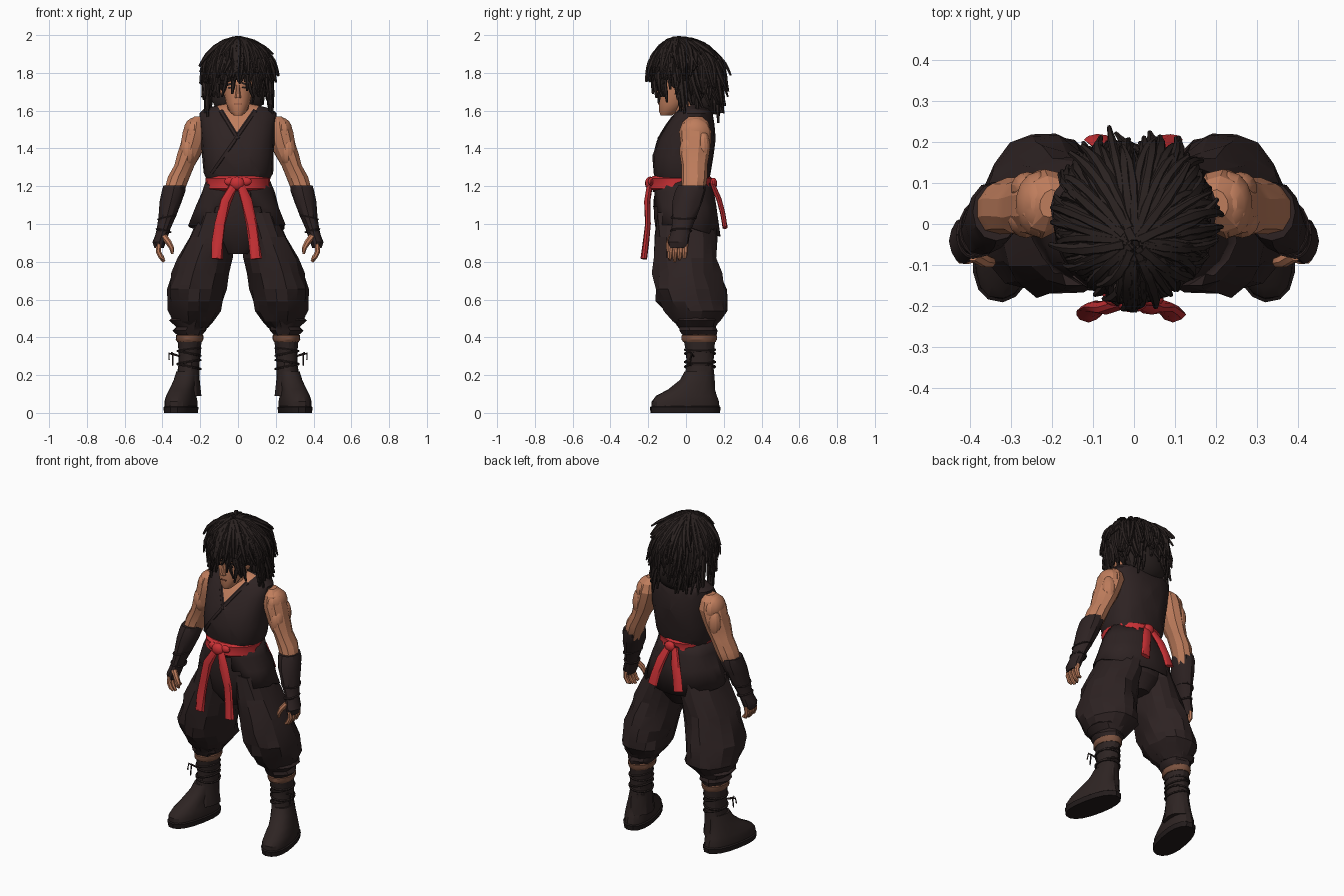
import bpy, bmesh, math, random
from math import sin, cos, pi
from mathutils import Vector, Matrix
from mathutils.bvhtree import BVHTree

random.seed(7)
if "Cube" in bpy.data.objects:
    bpy.data.objects.remove(bpy.data.objects["Cube"])


def material(name, *rgb):
    mat = bpy.data.materials.new(name)
    mat.use_nodes = True
    mat.diffuse_color = (*rgb, 1)
    for node in mat.node_tree.nodes:
        if node.type == 'BSDF_PRINCIPLED':
            node.inputs["Base Color"].default_value = (*rgb, 1)
            node.inputs["Roughness"].default_value = .9
    return mat


CLOTH = material("charcoal cloth", .027, .0165, .0165)
HAIR = material("dark brown hair", .022, .015, .014)
SKIN = material("tan skin", .52, .205, .108)
RED = material("red sash", .58, .03, .035)
BAND = material("brown band", .2, .085, .05)
BOOT = material("boot leather", .027, .0175, .0165)
SOLE = material("dark sole", .016, .011, .011)
LIP = material("lip brown", .27, .085, .05)


def shell(rings, sides=14, power=1.0, fold=0.0, yaw=0.0, across=None, bm=None, caps=True):
    """Skin elliptical rings (x, y, z, rx, ry): level, or square to the path if across is given."""
    bm = bmesh.new() if bm is None else bm
    centres = [Vector(r[:3]) for r in rings]
    loops = []
    for i, (c, ring) in enumerate(zip(centres, rings)):
        u, v = Vector((cos(yaw), sin(yaw), 0)), Vector((-sin(yaw), cos(yaw), 0))
        if across is not None:
            t = (centres[min(i + 1, len(rings) - 1)] - centres[max(i - 1, 0)]).normalized()
            u = (across - t * across.dot(t)).normalized()
            v = t.cross(u)
        loop = []
        for k in range(sides):
            a = 2 * pi * k / sides
            grow = 1 + fold * (sin(5 * a + i * 1.7) + random.uniform(-1, 1)) / 2
            px = math.copysign(abs(cos(a)) ** power, cos(a)) * ring[3] * grow
            py = math.copysign(abs(sin(a)) ** power, sin(a)) * ring[4] * grow
            loop.append(bm.verts.new(c + u * px + v * py))
        loops.append(loop)
    for low, high in zip(loops, loops[1:]):
        for k in range(sides):
            n = (k + 1) % sides
            bm.faces.new((low[k], low[n], high[n], high[k]))
    if caps:
        bm.faces.new(loops[0][::-1])
        bm.faces.new(loops[-1])
    return bm


def ball(centre, radii, bm=None):
    bm = bmesh.new() if bm is None else bm
    matrix = Matrix.Translation(centre) @ Matrix.Diagonal((*radii, 1))
    bmesh.ops.create_uvsphere(bm, u_segments=14, v_segments=9, radius=1, matrix=matrix)
    return bm


def hoop(bm, x, y, z, rx, ry, thick, tilt=0.0):
    angles = [2 * pi * k / 16 for k in range(17)]
    path = [(x + rx * cos(a), y + ry * sin(a), z + tilt * cos(a), thick, thick) for a in angles]
    return shell(path, sides=5, across=Vector((0, 0, 1)), bm=bm)


def finish(name, bm, *mats, mirror=False, angle=28):
    """Turn the mesh into an object, or into a left and right pair."""
    made = []
    for label in (("left_", "right_") if mirror else ("",)):
        if label == "right_":
            bmesh.ops.scale(bm, vec=(-1, 1, 1), verts=bm.verts)
        bmesh.ops.recalc_face_normals(bm, faces=bm.faces)
        mesh = bpy.data.meshes.new(label + name)
        bm.to_mesh(mesh)
        for mat in mats:
            mesh.materials.append(mat)
        mesh.shade_smooth()
        mesh.set_sharp_from_angle(angle=math.radians(angle))
        obj = bpy.data.objects.new(label + name, mesh)
        bpy.context.scene.collection.objects.link(obj)
        made.append(obj)
    bm.free()
    return made[0]


def front_of(obj):
    """Return a function giving the front surface y at (x, z)."""
    mesh = obj.data
    tree = BVHTree.FromPolygons([v.co for v in mesh.vertices], [p.vertices for p in mesh.polygons])

    def y_at(x, z):
        hit = tree.ray_cast(Vector((x, -1, z)), Vector((0, 1, 0)))[0]
        return hit.y if hit else 0
    return y_at


# Sleeveless top with a bare V at the neck
bm = shell([(0, -.02, 1.22, .16, .14), (0, -.02, 1.27, .183, .152), (0, -.015, 1.36, .188, .162),
            (0, .005, 1.45, .195, .152), (0, .025, 1.53, .203, .125), (0, .042, 1.585, .204, .1),
            (0, .048, 1.61, .18, .08), (0, .045, 1.63, .1, .055), (0, .045, 1.638, .05, .04)],
           sides=20, power=.85, fold=.02)
neck_v = Vector((0, 0, 1.45))
for s in (-1, 1):
    bmesh.ops.bisect_plane(bm, geom=bm.verts[:] + bm.edges[:] + bm.faces[:],
                           plane_co=neck_v, plane_no=(s * 1.6, 0, -1))
for f in bm.faces:
    c = f.calc_center_median()
    f.material_index = int(c.y < .03 and c.z > neck_v.z + 1.6 * abs(c.x))
top = finish("sleeveless_top", bm, CLOTH, SKIN)
chest_y = front_of(top)
bm = bmesh.new()
for x0, z0, x1, z1 in ((.092, 1.6, -.14, 1.27), (-.092, 1.6, 0, 1.45)):
    path = []
    for k in range(9):
        x, z = x0 + (x1 - x0) * k / 8, z0 + (z1 - z0) * k / 8
        path.append((x, chest_y(x, z), z, .014, .006))
    shell(path, sides=6, across=Vector((z0 - z1, 0, x1 - x0)), bm=bm)
finish("lapels", bm, CLOTH)

# Open-fronted skirt of the top, longer behind
bm = shell([(0, -.02, 1.24, .165, .145), (0, -.015, 1.17, .19, .162), (0, -.01, 1.09, .22, .175),
            (0, 0, 1, .258, .183)], sides=26, fold=.05, caps=False)
slit = [f for f in bm.faces if f.calc_center_median().y < 0
        and abs(f.calc_center_median().x) < .03 + .5 * (1.22 - f.calc_center_median().z)]
bmesh.ops.delete(bm, geom=slit, context='FACES')
for v in bm.verts:
    if v.co.z < 1.05:
        v.co.z -= .35 * max(v.co.y, 0) + random.uniform(0, .012)
skirt = finish("skirt", bm, CLOTH)
skirt.modifiers.new("thickness", 'SOLIDIFY').thickness = .008

# Sash, knot and hanging tails
bm = shell([(0, -.027, 1.176, .16, .15), (0, -.027, 1.187, .172, .165), (0, -.027, 1.215, .168, .16),
            (0, -.027, 1.242, .172, .165), (0, -.027, 1.255, .16, .15)], sides=22, fold=.02)
ball((-.005, -.19, 1.215), (.04, .027, .036), bm)
ball((.01, .145, 1.215), (.035, .02, .03), bm)
for s in (-1, 1):
    ball((s * .043, -.185, 1.225), (.03, .016, .022), bm)
    shell([(s * .015 - .005, -.19, 1.21, .022, .015), (s * .056 - .012, -.205, 1.12, .029, .016),
           (s * .084 - .011, -.203, 1, .03, .015), (s * .096 - .01, -.212, .9, .03, .016),
           (s * .103 - .008, -.222, .815, .032, .017)], sides=8, fold=.15, across=Vector((1, 0, 0)), bm=bm)
    shell([(s * .02, .14, 1.21, .022, .013), (s * .05, .175, 1.13, .029, .013),
           (s * .075, .195, 1.05, .03, .013), (s * .09, .207, .98, .032, .013)],
          sides=8, fold=.15, across=Vector((1, 0, 0)), bm=bm)
finish("sash", bm, RED)

# Baggy trousers gathered below the knee
finish("trouser_hips", shell([(0, 0, .84, .08, .1), (0, 0, .92, .17, .155), (0, -.005, 1.02, .2, .165),
                              (0, -.015, 1.12, .185, .16), (0, -.02, 1.2, .16, .14)], sides=18, fold=.03), CLOTH)
finish("trouser_leg", shell([(.24, .06, .45, .075, .085), (.235, .055, .485, .108, .122),
                             (.23, .058, .54, .137, .17), (.228, .038, .59, .145, .188),
                             (.222, .02, .655, .15, .19), (.2, .006, .74, .148, .177),
                             (.178, 0, .82, .142, .172), (.138, 0, .93, .122, .17),
                             (.095, -.005, 1.06, .1, .155)],
                            sides=16, fold=.1, yaw=.2), CLOTH, mirror=True, angle=14)
finish("trouser_cuff", shell([(.255, .07, .41, .066, .088), (.255, .065, .435, .088, .1),
                              (.248, .06, .455, .082, .098), (.248, .055, .488, .118, .12),
                              (.24, .05, .51, .1, .11)], fold=.1), CLOTH, mirror=True)
finish("calf_band", shell([(.256, .07, .376, .066, .088), (.256, .07, .388, .073, .094),
                           (.256, .07, .41, .073, .095), (.256, .07, .42, .06, .08)],
                          sides=18, fold=.02), BAND, mirror=True)

# Boots: shaft, foot, sole and ties
bm = shell([(.262, .07, .09, .068, .088), (.262, .07, .19, .061, .079), (.26, .075, .26, .056, .073),
            (.258, .075, .32, .059, .077), (.256, .07, .4, .064, .086)], fold=.06)
shell([(.302, -.004, .02, .076, .183), (.302, -.004, .06, .078, .181), (.3, .004, .09, .072, .163),
       (.292, .03, .125, .066, .125), (.276, .058, .175, .062, .09), (.266, .07, .22, .058, .077)],
      sides=18, power=.85, yaw=.2, fold=.015, bm=bm)
finish("boot", bm, BOOT, mirror=True)
finish("boot_sole", shell([(.302, -.004, 0, .08, .186), (.302, -.004, .03, .084, .19),
                           (.302, -.004, .036, .076, .18)],
                          sides=18, power=.85, yaw=.2), SOLE, mirror=True)
bm = bmesh.new()
for z, tilt in ((.245, .012), (.27, -.01), (.315, .012), (.335, -.008)):
    hoop(bm, .259, .074, z, .061, .08, .006, tilt)
for reach, drop in ((.35, .32), (.345, .25), (.365, .28)):
    shell([(.31, .04, .3, .005, .005), (reach, .03, .315, .005, .005), (reach, .02, drop, .004, .004)],
          sides=5, across=Vector((0, 1, 0)), bm=bm)
finish("boot_ties", bm, BOOT, mirror=True)

# Bare arms, wrapped forearms and hands
bm = shell([(.345, .025, 1.14, .05, .06), (.33, .04, 1.2, .056, .066), (.313, .045, 1.25, .059, .07),
            (.283, .045, 1.31, .054, .07), (.258, .045, 1.37, .064, .08), (.237, .05, 1.43, .067, .082),
            (.222, .05, 1.49, .07, .087), (.215, .05, 1.54, .055, .07), (.205, .05, 1.57, .025, .035)],
           sides=10, fold=.02, yaw=.3)
ball((.264, .015, 1.385), (.045, .05, .08), bm)
ball((.26, .088, 1.41), (.042, .04, .085), bm)
ball((.233, .048, 1.485), (.058, .082, .078), bm)
finish("arm", bm, SKIN, mirror=True, angle=24)
bm = shell([(.418, -.044, .872, .025, .047), (.416, -.042, .905, .036, .056), (.404, -.033, .94, .035, .052),
            (.394, -.024, .975, .036, .052), (.375, -.01, 1.04, .046, .065), (.355, .008, 1.12, .059, .079),
            (.342, .025, 1.175, .063, .08), (.337, .03, 1.205, .058, .072)], sides=12, fold=.04)
hoop(bm, .394, -.026, .965, .036, .054, .006, .008)
hoop(bm, .377, -.011, 1.035, .047, .066, .005, -.01)
finish("forearm_wrap", bm, CLOTH, mirror=True)
bm = bmesh.new()
for k in range(4):
    y = -.08 + .026 * k
    tip = .8 + .012 * abs(k - 1)
    shell([(.418, y, .895, .015, .014), (.422, y - .003, .855, .015, .014),
           (.408, y - .006, .825, .013, .013), (.391, y - .006, tip, .008, .008)],
          sides=7, across=Vector((0, 1, 0)), bm=bm)
shell([(.392, -.075, .935, .017, .017), (.366, -.09, .9, .017, .016), (.35, -.093, .87, .013, .013),
       (.348, -.092, .842, .007, .007)], sides=7, across=Vector((0, 1, 0)), bm=bm)
finish("fingers", bm, SKIN, mirror=True)

# Neck, head and face
bm = shell([(0, .02, 1.5, .085, .075), (0, .01, 1.57, .068, .068), (0, -.01, 1.63, .058, .06),
            (0, -.02, 1.7, .055, .06)], sides=12)
finish("neck", bm, SKIN)
bm = shell([(0, -.105, 1.575, .024, .03), (0, -.092, 1.595, .045, .05), (0, -.07, 1.64, .064, .074),
            (0, -.055, 1.69, .075, .087), (0, -.05, 1.735, .08, .09), (0, -.045, 1.78, .084, .095),
            (0, -.03, 1.85, .08, .09), (0, -.02, 1.9, .05, .06)], sides=16)
ball((.082, -.02, 1.71), (.014, .022, .035), bm)
ball((-.082, -.02, 1.71), (.014, .022, .035), bm)
shell([(0, -.145, 1.668, .017, .018), (0, -.148, 1.682, .014, .017), (0, -.137, 1.735, .008, .01)],
      sides=6, bm=bm)
head = finish("head", bm, SKIN)
face_y = front_of(head)


def plate(name, x, z, width, height, tilt, mat, mirror):
    bm = bmesh.new()
    place = Matrix.Translation((x, face_y(x, z), z)) @ Matrix.Rotation(tilt, 4, 'Y')
    place = place @ Matrix.Rotation(x * 9, 4, 'Z') @ Matrix.Diagonal((width, .008, height, 1))
    bmesh.ops.create_cube(bm, size=1, matrix=place)
    finish(name, bm, mat, mirror=mirror)


plate("eye", .036, 1.722, .03, .009, .15, SOLE, True)
plate("brow", .037, 1.742, .042, .01, .3, HAIR, True)
plate("mouth", 0, 1.635, .036, .005, 0, LIP, False)

# Scalp volume under the locks
bm = ball((0, .025, 1.805), (.145, .15, .15))
ball((0, .1, 1.68), (.145, .085, .12), bm)
finish("scalp", bm, HAIR)


def lock_point(a, t, f):
    """Point on the hair dome, swept back, which hangs down once t passes one."""
    s = min(t, 1) * pi / 2
    r, drop = f * sin(s), max(t - 1, 0)
    depth = .15 if cos(a) > 0 else .235
    return (.185 * r * sin(a), -.045 - depth * r * cos(a) + .045 * r * abs(sin(a)) + .02 * drop,
            1.79 + .19 * f * cos(s) - .25 * drop)


# Rows of tapered locks from crown to hairline, tips flaring out
bm = bmesh.new()
rows, per_row, steps = 7, 28, 8
for row in range(rows):
    for k in range(per_row):
        a = 2 * pi * (k + row % 2 / 2 + random.uniform(-.35, .35)) / per_row - pi
        start = .06 + .13 * row + random.uniform(-.05, .05)
        limit = 1.95 if abs(a) > 1.3 else 1.1
        if abs(a) < 1.3 and random.random() < .2:
            limit += .5
        end = min(start + random.uniform(.5, 1.35), limit + random.uniform(-.15, .1))
        lift, sway = random.uniform(.02, .22) / (1 + max(end - 1, 0)), random.uniform(-.25, .25)
        base = .99 - .02 * row
        thick = random.uniform(.013, .019)
        path = []
        for i in range(steps + 1):
            u = i / steps
            p = lock_point(a + sway * u * u, start + (end - start) * u, base + lift * u * u)
            w = thick * (1 - .65 * u ** 3) * (1 + .08 * (-1) ** i)
            path.append((*p, w, w))
        shell(path, sides=6, across=Vector((cos(a), sin(a), 0)), bm=bm)
finish("hair_locks", bm, HAIR, angle=40)
